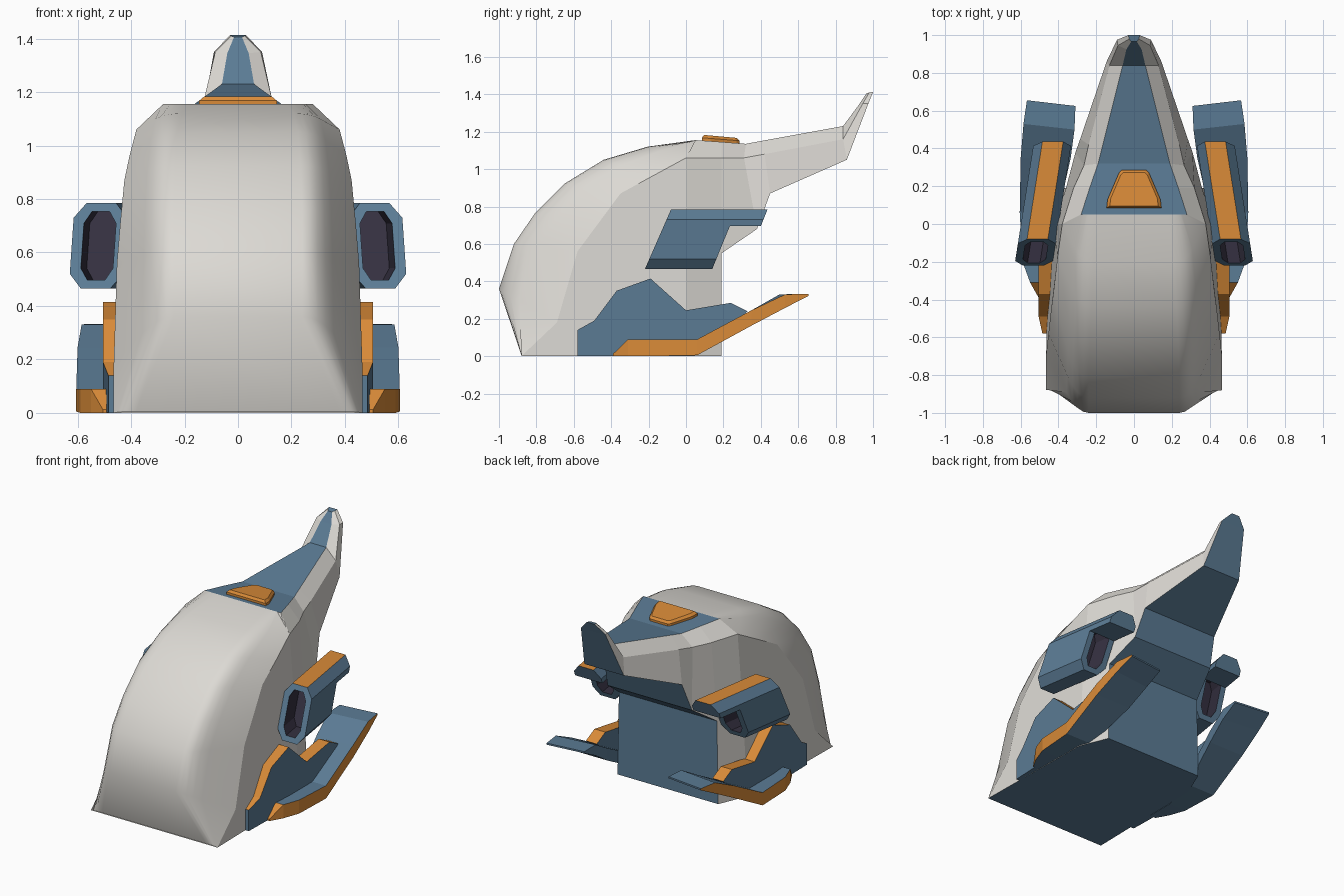
import bpy, bmesh, math
from mathutils import Vector as V

if "Cube" in bpy.data.objects:
    bpy.data.objects.remove(bpy.data.objects["Cube"])

def material(name, rgb):
    m = bpy.data.materials.new(name)
    m.diffuse_color = (*rgb, 1)
    m.use_nodes = True
    m.node_tree.nodes["Principled BSDF"].inputs["Base Color"].default_value = m.diffuse_color
    return m

MATS = [material("light_grey", (0.72, 0.70, 0.66)),
        material("steel_blue", (0.105, 0.20, 0.30)),
        material("orange", (0.70, 0.26, 0.04)),
        material("dark_interior", (0.035, 0.03, 0.052))]
GREY, BLUE, ORANGE, DARK = range(4)

def make(name, faces, sx=1, smooth=None):
    """Build an object from (points, material) faces; sx=-1 mirrors it."""
    bm = bmesh.new()
    for pts, mat in faces:
        f = bm.faces.new([bm.verts.new((p[0] * sx, p[1], p[2])) for p in pts])
        f.material_index = mat
    bmesh.ops.remove_doubles(bm, verts=bm.verts, dist=1e-4)
    bmesh.ops.recalc_face_normals(bm, faces=bm.faces)
    me = bpy.data.meshes.new(name)
    bm.to_mesh(me)
    bm.free()
    for m in MATS:
        me.materials.append(m)
    ob = bpy.data.objects.new(name, me)
    bpy.context.collection.objects.link(ob)
    if smooth:
        bpy.ops.object.select_all(action='DESELECT')
        bpy.context.view_layer.objects.active = ob
        ob.select_set(True)
        bpy.ops.object.shade_smooth_by_angle(angle=math.radians(smooth))
    return ob

def loft(rings, col, caps=(None, None)):
    """Closed rings joined in order; col(band, side) gives the material."""
    out, n = [], len(rings[0])
    for i in range(len(rings) - 1):
        a, b = rings[i], rings[i + 1]
        for j in range(n):
            k = (j + 1) % n
            out.append(([a[j], a[k], b[k], b[j]], col(i, j)))
    for ring, c in zip((rings[0], rings[-1]), caps):
        if c is not None:
            out.append((ring, c))
    return out

def flip(p):
    return (-p[0], p[1], p[2])

def both(half):
    return list(half) + [flip(p) for p in reversed(half)]

# --- Front shell: centre plate rounded into the side chamfers ---
front = [(.44, -.88, .005), (.30, -1, .36), (.30, -.92, .60), (.30, -.81, .76),
         (.295, -.645, .925), (.285, -.44, 1.05), (.27, -.205, 1.12), (.24, .05, 1.155)]
edge = [(.465, -.88, 0), (.465, -.69, .18), (.453, -.58, .56), (.44, -.465, .715),
        (.425, -.35, .87), (.405, -.175, .965), (.38, 0, 1.06), (.28, .05, 1.155)]
rings = []
for f, e in zip(front, edge):
    f, e = V(f), V(e)
    p0, p2 = f - V((.06, 0, 0)), f.lerp(e, .35)
    arc = [p0 * (1 - t) ** 2 + f * 2 * t * (1 - t) + p2 * t * t for t in (1, .75, .5, .25, 0)]
    rings.append(both([tuple(e)] + [tuple(p) for p in arc]))
make("front_shell", loft(rings, lambda i, j: GREY), smooth=45)

# --- Body with raised tail: sections of top edge, side ridge, lower edge ---
sections = [[(.28, .05, 1.155), (.38, 0, 1.06), (.42, 0, .55)],
            [(.235, .19, 1.145), (.32, .19, 1.06), (.36, .19, .55)],
            [(.19, .32, 1.135), (.265, .31, 1.06), (.31, .38, .68)],
            [(.17, .40, 1.15), (.24, .42, 1.08), (.285, .45, .87)],
            [(.06, .84, 1.23), (.13, .84, 1.16), (.145, .86, 1.05)],
            [(.04, .925, 1.345), (.085, .945, 1.35), (.09, .975, 1.35)],
            [(.015, .965, 1.405), (.025, .98, 1.41), (.03, 1, 1.413)]]
faces = loft([both(s) for s in sections],
             lambda i, j: BLUE if j in (2, 5) else GREY, (None, BLUE))
del faces[2]                                   # hidden inner floor
m0, m1 = sections[0][2], sections[1][2]
l0, l1 = (.45, 0, 0), (.37, .19, 0)
for side in ([m0, m1, l1, l0], edge[:7] + [m0, l0]):
    faces += [(side, GREY), ([flip(p) for p in side], GREY)]
faces += [(both([m1, l1]), BLUE), (both([edge[0], l0, l1]), BLUE)]
for a, b in zip(edge, edge[1:]):
    faces.append((both([a, b]), GREY))
make("body_and_tail", faces)

# --- Orange hatch on the top ---
hatch = [(.145, .085), (.14, .13), (.08, .27), (.065, .285)]
def hatch_ring(s, h):
    return both([(x * s, .18 + (y - .18) * s, 1.165 - .08 * (y - .08) + h) for x, y in hatch])
make("top_hatch", loft([hatch_ring(1, -.03), hatch_ring(1, .003), hatch_ring(.88, .018)],
                       lambda i, j: ORANGE, (ORANGE, ORANGE)))

# --- Side pods: slanted, splayed octagonal tubes with open ends and a rear hood ---
octagon = [(.055, .785), (.1, .73), (.1, .52), (.055, .465),
           (-.055, .465), (-.1, .52), (-.1, .73), (-.055, .785)]
hood = [(.1, .695), (.1, .73), (.055, .785), (-.055, .785), (-.1, .73), (-.1, .695)]

def y_front(z):
    return -.22 + (z - .465) * .4375

def y_rear(z):
    return .14 + (z - .465) * .41

def pod_ring(pts, yf, dy=0, inner=False):
    out = []
    for dx, z in pts:
        if inner:
            dx, z = dx * .6, .625 + (z - .625) * .8
        y = yf(z) + dy
        out.append((.511 - .157 * (y + .08) + dx, y, z))
    return out

pod = loft([pod_ring(octagon, y_front, .14, True), pod_ring(octagon, y_front, 0, True),
            pod_ring(octagon, y_front), pod_ring(octagon, y_rear),
            pod_ring(octagon, y_rear, 0, True), pod_ring(octagon, y_rear, -.12, True)],
           lambda i, j: DARK if i in (0, 4) else ORANGE if (i, j) == (2, 7) else BLUE,
           (DARK, DARK))
pod_hood = loft([pod_ring(hood, y_rear), pod_ring(hood, lambda z: .40 + (z - .695) * .4)],
                lambda i, j: ORANGE if j == 2 else BLUE, (BLUE, BLUE))

# --- Lower side plates: blue with orange upper rim ---
outline = [(-.58, 0), (-.58, .14), (-.49, .19), (-.37, .35), (-.19, .415),
           (0, .245), (.24, .285), (.33, .24), (.06, .005)]
def plate_ring(inner):
    return [(.425 if inner else .485 if y < -.5 else .505, y, z) for y, z in outline]
plate = loft([plate_ring(True), plate_ring(False)],
             lambda i, j: ORANGE if 1 <= j <= 6 else BLUE, (BLUE, BLUE))

# --- Swept lower wings: (y, z low, z high, x inner, x outer) ---
wing_rows = [(-.39, 0, .012, .46, .505), (-.31, 0, .09, .46, .55), (-.2, 0, .09, .46, .59),
             (.06, .005, .09, .40, .605), (.35, .163, .245, .335, .60),
             (.53, .258, .33, .315, .585), (.655, .322, .333, .31, .567)]
wing = loft([[(xi, y - .03 * (y > .5), a), (xi, y - .03 * (y > .5), b), (xo, y, b), (xo, y, a)]
             for y, a, b, xi, xo in wing_rows],
            lambda i, j: ORANGE if j == 2 or (i == 0 and j == 1) else BLUE, (ORANGE, BLUE))

for label, sx in (("right", 1), ("left", -1)):
    make(label + "_pod", pod, sx)
    make(label + "_pod_hood", pod_hood, sx)
    make(label + "_side_plate", plate, sx)
    make(label + "_wing", wing, sx)
